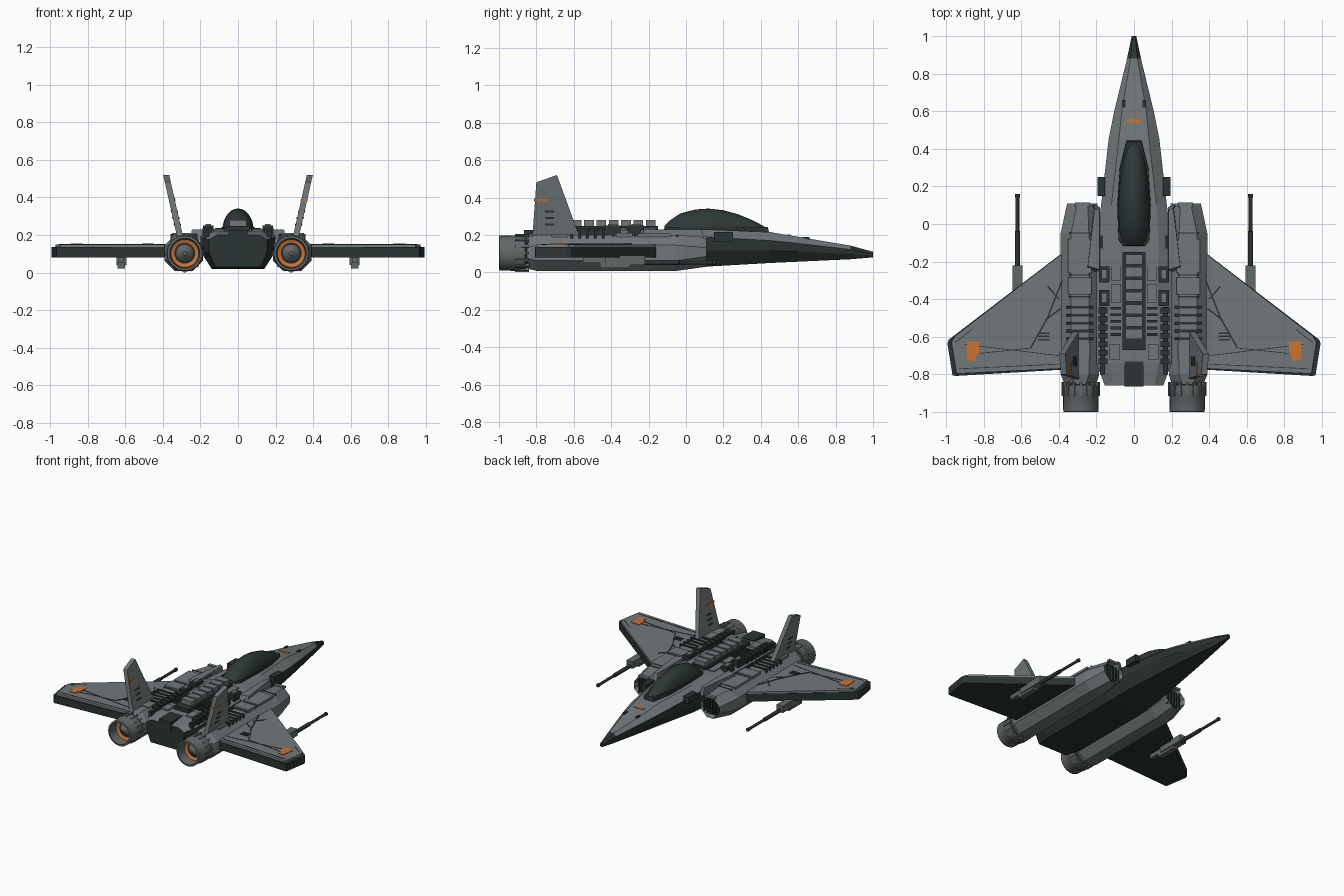
import bpy, bmesh, math
from mathutils import Vector

if "Cube" in bpy.data.objects:
    bpy.data.objects.remove(bpy.data.objects["Cube"])


def mat(name, r, g, b):
    m = bpy.data.materials.new(name)
    m.diffuse_color = (r, g, b, 1)
    m.use_nodes = True
    m.node_tree.nodes["Principled BSDF"].inputs["Base Color"].default_value = m.diffuse_color
    return m


GREY = mat("hull grey", 0.165, 0.188, 0.195)
DARK = mat("dark trim", 0.024, 0.034, 0.033)
GLASS = mat("canopy glass", 0.026, 0.040, 0.038)
STEEL = mat("nozzle steel", 0.12, 0.135, 0.14)
ORANGE = mat("orange marking", 0.62, 0.17, 0.03)


def finish(name, bm, mats, mirror=False, smooth=False):
    bmesh.ops.recalc_face_normals(bm, faces=bm.faces)
    me = bpy.data.meshes.new(name)
    bm.to_mesh(me)
    bm.free()
    for m in mats:
        me.materials.append(m)
    ob = bpy.data.objects.new(name, me)
    bpy.context.collection.objects.link(ob)
    if mirror:
        ob.modifiers.new("Mirror", 'MIRROR').use_mirror_merge = False
    if smooth:
        bpy.context.view_layer.objects.active = ob
        ob.select_set(True)
        bpy.ops.object.shade_smooth_by_angle(angle=math.radians(35))
        ob.select_set(False)
    return ob


def skin(bm, rings, caps=True, mats=None):
    """Bridge closed rings of points; returns the last cap."""
    vs = [[bm.verts.new(p) for p in r] for r in rings]
    n = len(vs[0])
    for k in range(len(vs) - 1):
        for i in range(n):
            j = (i + 1) % n
            f = bm.faces.new((vs[k][i], vs[k][j], vs[k + 1][j], vs[k + 1][i]))
            if mats:
                f.material_index = mats[k]
    if caps:
        a, b = bm.faces.new(vs[0]), bm.faces.new(vs[-1])
        if mats:
            b.material_index = mats[-1]
        return a


def boxes(name, m, items, mirror=True):
    """Each item: x0, x1, y0, y1, z0, z1."""
    bm = bmesh.new()
    for x0, x1, y0, y1, z0, z1 in items:
        skin(bm, [[(x0, y0, z), (x1, y0, z), (x1, y1, z), (x0, y1, z)] for z in (z0, z1)])
    return finish(name, bm, [m], mirror)


def slab(name, m, outline, z0, z1, mirror=True, top_scale=1.0):
    bm = bmesh.new()
    c = sum((Vector(p) for p in outline), Vector((0, 0))) / len(outline)
    top = [c + (Vector(p) - c) * top_scale for p in outline]
    skin(bm, [[(*p, z0) for p in outline], [(*p, z1) for p in top]])
    return finish(name, bm, [m], mirror)


def lathe(name, mats, cx, cz, prof, idx, mirror=True, n=24):
    """Rings of (radius, y) about an axis along y."""
    bm = bmesh.new()
    rings = [[(cx + r * math.cos(2 * math.pi * i / n), y, cz + r * math.sin(2 * math.pi * i / n))
              for i in range(n)] for r, y in prof]
    skin(bm, rings, True, idx)
    return finish(name, bm, mats, mirror, True)


def lines(name, m, segs, w, z0, z1):
    bm = bmesh.new()
    for a, b in segs:
        a, b = Vector(a), Vector(b)
        d = (b - a).normalized() * w / 2
        s = Vector((-d.y, d.x))
        skin(bm, [[(*p, z) for p in (a + s, b + s, b - s, a - s)] for z in (z0, z1)])
    return finish(name, bm, [m], True)


# Fuselage: y, mid half width, mid z, top half width, top z, bottom half width, bottom z
stations = [(1.0, .012, .098, .006, .11, .006, .08), (.88, .037, .122, .018, .143, .022, .07),
            (.6, .105, .155, .065, .19, .065, .057), (.45, .135, .17, .08, .215, .085, .05),
            (.1, .175, .19, .12, .23, .13, .03), (-.1, .2, .198, .13, .23, .14, .02),
            (-.74, .2, .19, .13, .22, .14, .02), (-.86, .155, .175, .11, .2, .12, .03)]
bm = bmesh.new()
skin(bm, [[(-wb, y, zb), (wb, y, zb), (wm, y, zm - .45 * (zm - zb)), (wm, y, zm), (wt, y, zt),
           (-wt, y, zt), (-wm, y, zm), (-wm, y, zm - .45 * (zm - zb))]
          for y, wm, zm, wt, zt, wb, zb in stations])
bm.normal_update()
bmesh.ops.recalc_face_normals(bm, faces=bm.faces)
for f in bm.faces:
    f.material_index = 0 if f.normal.z > .25 and f.calc_center_median().y < .9 else 1
finish("fuselage", bm, [GREY, DARK])
boxes("tail_block", DARK, [(-.05, .05, -.865, -.73, .15, .226)], False)
boxes("nose_marking", ORANGE, [(-.038, .038, .54, .558, .194, .203)], False)
boxes("nose_sensors", DARK, [(.045, .06, .62, .66, .165, .19), (.155, .195, .15, .25, .165, .215),
                             (.165, .2, -.13, -.06, .2, .215)])

# Canopy frame and glass
slab("canopy_frame", DARK, [(.04, .45), (.078, .3), (.092, .1), (.085, -.09), (.06, -.125),
                            (-.06, -.125), (-.085, -.09), (-.092, .1), (-.078, .3), (-.04, .45)],
     .19, .242, False, .96)
bm = bmesh.new()
skin(bm, [[(w * math.cos(math.pi * i / 14), y, .225 + (z - .225) * math.sin(math.pi * i / 14))
           for i in range(15)]
          for y, w, z in [(-.115, .05, .25), (-.09, .066, .275), (-.03, .078, .315), (.05, .083, .336),
                          (.12, .083, .341), (.2, .078, .332), (.28, .068, .31), (.36, .052, .277),
                          (.41, .036, .25), (.44, .015, .23)]])
finish("canopy_glass", bm, [GLASS], smooth=True)

# Spine with its row of blocks
boxes("spine_base", DARK, [(-.06, .06, -.67, -.15, .2, .248)], False)
boxes("spine_blocks", GREY, [(-.045, .045, -.215 - .066 * i, -.163 - .066 * i, .24, .28)
                             for i in range(7)], False)

# Equipment beside the spine
boxes("side_frames", DARK, [(.13, .185, y, y + .085, .19, .25) for y in (-.31, -.435)])
boxes("side_frame_caps", GREY, [(.143, .172, y, y + .05, .2, .258) for y in (-.292, -.417)])
boxes("side_ribs", DARK, [(.14, .19, -.475 - .045 * i, -.445 - .045 * i, .18, .238) for i in range(7)]
      + [(.07, .125, -.455 - .035 * i, -.44 - .035 * i, .21, .234) for i in range(5)])
boxes("side_rails", DARK, [(.155, .18, -.8, -.44, .18, .225)])
boxes("deck_plates", GREY, [(.07, .12, -.3, -.16, .2, .236), (.07, .12, -.42, -.32, .2, .236),
                            (.075, .13, -.72, -.64, .2, .232)])

# Engine nacelles with recessed intakes
bm = bmesh.new()
rings = []
for y, x0, x1, z0, z1 in [(.11, .195, .355, .03, .185), (.08, .19, .362, .026, .19),
                          (-.05, .185, .39, .008, .2), (-.8, .185, .39, .008, .2),
                          (-.85, .2, .37, .02, .188)]:
    cx, cz = .055, .055
    rings.append([(x0 + cx, y, z0), (x1 - cx, y, z0), (x1, y, z0 + cz), (x1, y, z1 - cz),
                  (x1 - cx, y, z1), (x0 + cx, y, z1), (x0, y, z1 - cz), (x0, y, z0 + cz)])
face = skin(bm, rings)
bmesh.ops.recalc_face_normals(bm, faces=bm.faces)
bmesh.ops.inset_region(bm, faces=[face], thickness=.014)
bmesh.ops.translate(bm, verts=list(face.verts), vec=(0, -.04, 0))
face.material_index = 1
finish("engine_nacelle", bm, [GREY, DARK], True)
boxes("intake_slats", DARK, [(.215 + .025 * i, .223 + .025 * i, .06, .1, .055, .16) for i in range(5)])
boxes("intake_lip", GREY, [(.235, .315, .09, .115, .18, .195)])
slab("shoulder_wedge", GREY, [(.18, .09), (.21, .1), (.25, -.24), (.18, -.26)], .17, .228, True, .9)
boxes("nacelle_plates", GREY, [(.225, .35, -.26, -.08, .19, .207), (.225, .35, -.375, -.285, .19, .21),
                               (.235, .345, -.72, -.63, .19, .206)])
boxes("nacelle_slots", DARK, [(.215, .36, -.45 - .042 * i, -.436 - .042 * i, .18, .206) for i in range(5)])
boxes("nacelle_seams", DARK, [(.235, .345, y, y + .006, .19, .203) for y in (-.275, -.39, -.05)])

# Exhaust nozzles: steel shell, orange glow ring, inner hub
lathe("exhaust_nozzle", [STEEL, ORANGE, DARK], .283, .103,
      [(.08, -.83), (.088, -.855), (.096, -.86), (.098, -.91), (.095, -.915), (.093, -.998), (.08, -1.0),
       (.074, -.93), (.056, -.92), (.048, -.92), (.03, -.94), (.01, -.955)],
      [2, 0, 0, 0, 0, 0, 0, 1, 2, 0, 0, 0])
bm = bmesh.new()
for i in range(16):
    a = 2 * math.pi * i / 16
    u, t = Vector((math.cos(a), 0, math.sin(a))), Vector((-math.sin(a), 0, math.cos(a))) * .006
    c = Vector((.283, 0, .103))
    skin(bm, [[c + u * r + t * s + Vector((0, y, 0)) for s, y in ((-1, -.84), (1, -.84), (1, -.915), (-1, -.915))]
              for r in (.08, .102)])
finish("nozzle_clamps", bm, [STEEL], True)

# Wings: dark body, light top skin
slab("wing_body", DARK, [(.3, -.09), (.39, -.16), (.985, -.615), (.992, -.635), (.965, -.805),
                         (.95, -.808), (.39, -.775), (.3, -.775)], .08, .136)
slab("wing_top_skin", GREY, [(.3, -.095), (.39, -.162), (.955, -.598), (.972, -.63), (.945, -.797),
                             (.39, -.77), (.3, -.77)], .136, .15, True, .995)
lines("wing_panel_lines", DARK, [((.37, -.27), (.46, -.5)), ((.39, -.45), (.47, -.51)),
                                 ((.46, -.5), (.55, -.66)), ((.4, -.4), (.46, -.33))], .008, .145, .153)
lines("wing_fine_lines", DARK, [((.4, -.7), (.9, -.64)), ((.55, -.66), (.84, -.69)),
                                ((.86, -.56), (.95, -.63)), ((.4, -.745), (.93, -.77))], .004, .145, .152)
boxes("wing_vents", DARK, [(.45, .51, y, y + .008, .145, .154) for y in (-.585, -.602, -.619)])
boxes("wing_markings", ORANGE, [(.825, .89, -.695, -.625, .146, .154), (.84, .885, -.725, -.69, .146, .154)])


# Tail fins leaning outward; x follows the lean
def fin(name, m, profiles, lo, hi, sign=1, mirror=False):
    bm = bmesh.new()
    for prof in profiles:
        skin(bm, [[(sign * (.31 + .225 * (z - .2) + o), y, z) for y, z in prof] for o in (lo, hi)])
    return finish(name, bm, [m], mirror)


def rect(y0, y1, z0, z1):
    return [(y0, z0), (y1, z0), (y1, z1), (y0, z1)]


fin("tail_fin", GREY, [[(-.83, .18), (-.56, .18), (-.58, .22), (-.69, .52), (-.8, .482), (-.82, .21)]],
    -.016, .016, 1, True)
fin("tail_fin_vents", DARK, [rect(-.755, -.705, z, z + .01) for z in (.25, .285, .32)], -.019, .019, 1, True)
fin("right_fin_marking", ORANGE, [rect(-.812, -.735, .38, .392)], -.019, .019)
fin("left_fin_marking", ORANGE, [rect(-.795, -.735, .38, .4)], -.019, 0, -1)

# Guns under the wings
lathe("gun_barrel", [DARK], .62, .052, [(.014, -.25), (.014, -.04), (.01, -.035), (.01, .14),
                                        (.013, .142), (.013, .16)], [0] * 6, n=12)
boxes("gun_body", STEEL, [(.593, .647, -.43, -.22, .04, .09), (.6, .64, -.46, -.3, .022, .05),
                          (.605, .635, -.55, -.43, .05, .085)])
